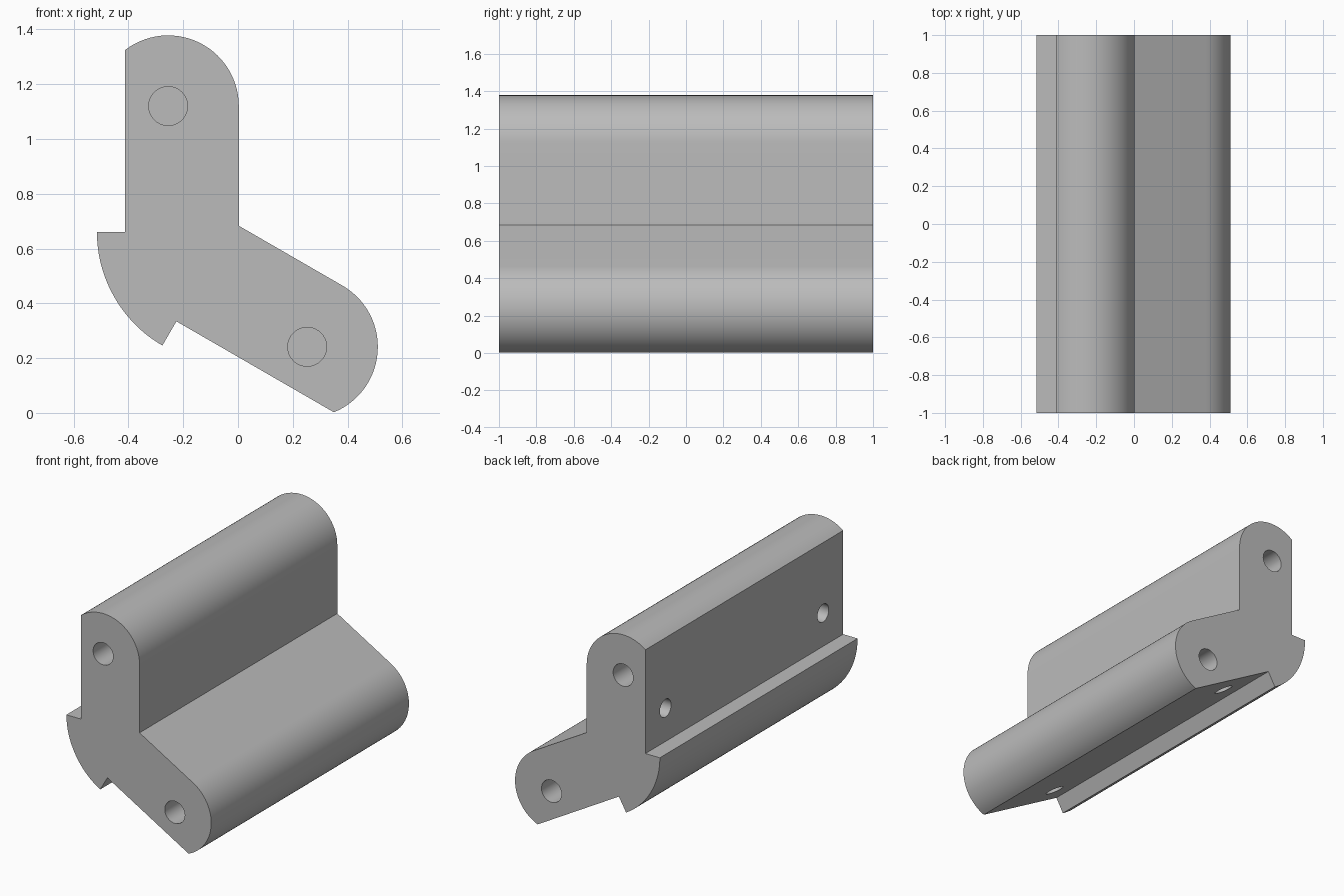
import bpy, bmesh
from math import cos, sin, radians, acos, degrees
from mathutils import Vector, Matrix

cube = bpy.data.objects.get("Cube")
if cube:
    bpy.data.objects.remove(cube, do_unlink=True)

CORNER = Vector((0.003, 0.683))      # inner corner between the two arms
ARM = Vector((-0.255, 1.12))         # centre of the rounded arm end
BACK = -0.413                        # flat outer face of the upright arm
R = 0.258
FLANGE = Vector((-0.04, 0.66))       # centre of the curved heel
HEEL_R = 0.475


def mirror(p):
    """Reflect a profile point or swap arms about the 30 degree bisector."""
    v = p - CORNER
    c, s = cos(radians(60)), sin(radians(60))
    return CORNER + Vector((c * v.x + s * v.y, s * v.x - c * v.y))


def arc(centre, radius, a0, a1, n):
    angles = [radians(a0 + (a1 - a0) * i / n) for i in range(n + 1)]
    return [centre + radius * Vector((cos(a), sin(a))) for a in angles]


def make_object(name, bm):
    bmesh.ops.recalc_face_normals(bm, faces=bm.faces)
    mesh = bpy.data.meshes.new(name)
    bm.to_mesh(mesh)
    bm.free()
    ob = bpy.data.objects.new(name, mesh)
    bpy.context.collection.objects.link(ob)
    return ob


# Half profile: upright arm, step and half of the heel; mirrored for the other arm
cut = degrees(acos((BACK - ARM.x) / R))
half = arc(ARM, R, 0, cut, 28)
half += [Vector((BACK, FLANGE.y))]
half += arc(FLANGE, HEEL_R, 180, 210, 12)
profile = [CORNER] + half + [mirror(p) for p in reversed(half[:-1])]

# Extruded bracket body
bm = bmesh.new()
face = bm.faces.new([bm.verts.new((p.x, -1, p.y)) for p in profile])
ext = bmesh.ops.extrude_face_region(bm, geom=[face])
verts = [g for g in ext["geom"] if isinstance(g, bmesh.types.BMVert)]
bmesh.ops.translate(bm, verts=verts, vec=(0, 2, 0))
body = make_object("angle_bracket", bm)

grey = bpy.data.materials.new("plain grey")
grey.use_nodes = True
grey.diffuse_color = (0.5, 0.5, 0.5, 1)
grey.node_tree.nodes["Principled BSDF"].inputs["Base Color"].default_value = (0.5, 0.5, 0.5, 1)
body.data.materials.append(grey)

# Blind holes in the arm ends and in the outer flat faces
bm = bmesh.new()


def hole(centre, axis, radius, depth):
    turn = Vector(axis).to_track_quat("Z", "Y").to_matrix().to_4x4()
    bmesh.ops.create_cone(bm, cap_ends=True, segments=40, radius1=radius, radius2=radius,
                          depth=2 * depth, matrix=Matrix.Translation(centre) @ turn)


screw = Vector((BACK, 0.873))
for side in (-1, 1):
    for p in (ARM, mirror(ARM)):
        hole((p.x, side, p.y), (0, 1, 0), 0.071, 0.4)
    for p, axis in ((screw, (1, 0, 0)), (mirror(screw), (0.5, 0, sin(radians(60))))):
        hole((p.x, side * 0.797, p.y), axis, 0.057, 0.25)
cutter = make_object("hole_cutter", bm)
cutter.hide_render = True

mod = body.modifiers.new("holes", "BOOLEAN")
mod.operation = "DIFFERENCE"
mod.solver = "EXACT"
mod.use_self = True
mod.object = cutter
bpy.ops.object.select_all(action="DESELECT")
bpy.context.view_layer.objects.active = body
body.select_set(True)
bpy.ops.object.modifier_apply(modifier=mod.name)
bpy.data.objects.remove(cutter, do_unlink=True)
bpy.ops.object.shade_smooth_by_angle(angle=radians(30))
